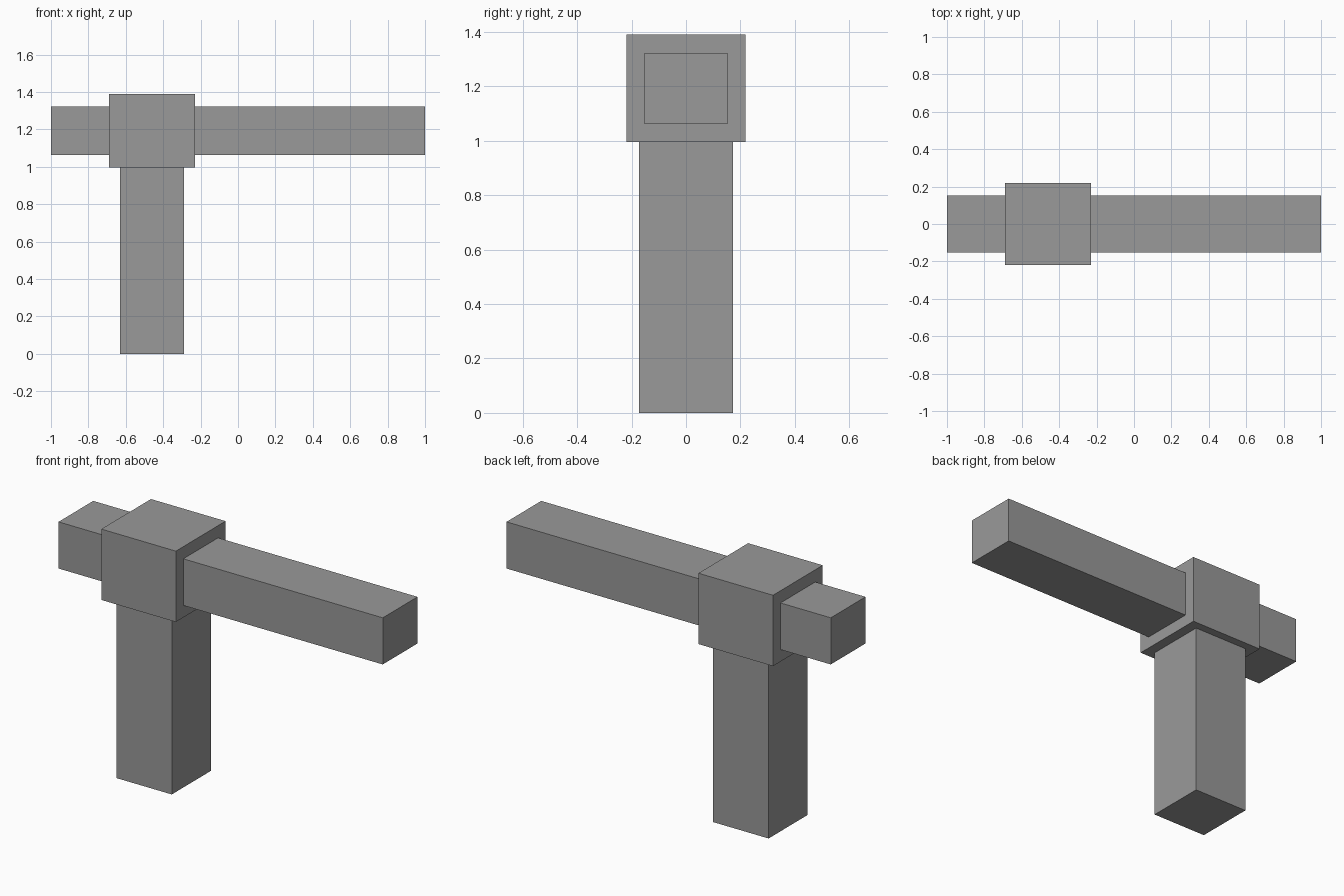
import bpy
from mathutils import Vector

cube = bpy.data.objects.get("Cube")
if cube:
    bpy.data.objects.remove(cube, do_unlink=True)

# Single grey finish shared by every part
grey = bpy.data.materials.new("mid_grey")
grey.use_nodes = True
colour = (0.32, 0.32, 0.32, 1)
grey.diffuse_color = colour
grey.node_tree.nodes["Principled BSDF"].inputs["Base Color"].default_value = colour


def box(name, low, high):
    """Flat-faced box between two opposite corners."""
    low, high = Vector(low), Vector(high)
    bpy.ops.mesh.primitive_cube_add(size=1, location=(low + high) / 2)
    obj = bpy.context.object
    obj.name = name
    obj.scale = high - low
    bpy.ops.object.transform_apply(location=False, rotation=False, scale=True)
    obj.data.materials.append(grey)
    return obj


# Upright post, set slightly into the joint block
box("post", (-0.63, -0.172, 0), (-0.288, 0.172, 1.03))

# Joint block capping the post
box("joint_block", (-0.69, -0.219, 0.995), (-0.23, 0.219, 1.39))

# Cross bar running through the joint block
box("cross_bar", (-1, -0.153, 1.062), (1, 0.153, 1.322))
